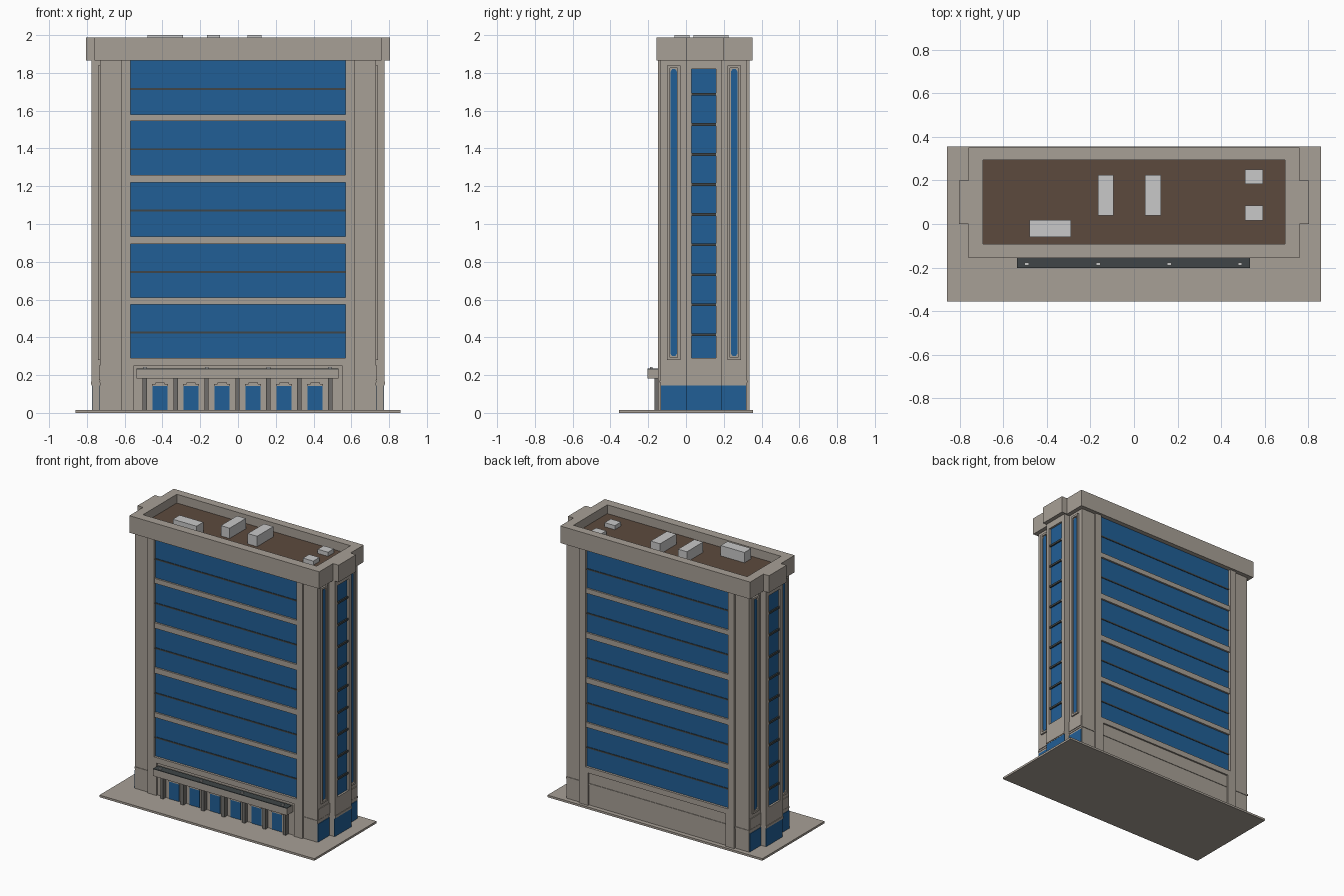
import bpy, bmesh

if "Cube" in bpy.data.objects:
    bpy.data.objects.remove(bpy.data.objects["Cube"])

def mat(name, r, g, b):
    m = bpy.data.materials.new(name)
    m.diffuse_color = (r, g, b, 1)
    m.use_nodes = True
    m.node_tree.nodes["Principled BSDF"].inputs["Base Color"].default_value = m.diffuse_color
    return m

STONE = mat("warm stone", 0.39, 0.35, 0.305)
GLASS = mat("blue glass", 0.0152, 0.114, 0.305)
ROOF = mat("brown roof", 0.107, 0.068, 0.048)
DARK = mat("dark metal", 0.05, 0.06, 0.063)
GREY = mat("column grey", 0.16, 0.155, 0.145)
WHITE = mat("light grey units", 0.58, 0.58, 0.58)

def finish(name, bm, material, mirror):
    bmesh.ops.recalc_face_normals(bm, faces=bm.faces)
    me = bpy.data.meshes.new(name)
    bm.to_mesh(me)
    bm.free()
    me.materials.append(material)
    ob = bpy.data.objects.new(name, me)
    bpy.context.collection.objects.link(ob)
    if mirror:
        ob.modifiers.new("mirror", 'MIRROR')
    return ob

def boxes(name, material, items, mirror=False):
    """Each item is x0, x1, y0, y1, z0, z1."""
    bm = bmesh.new()
    for x0, x1, y0, y1, z0, z1 in items:
        vs = bmesh.ops.create_cube(bm, size=1)["verts"]
        for v in vs:
            v.co.x = x1 if v.co.x > 0 else x0
            v.co.y = y1 if v.co.y > 0 else y0
            v.co.z = z1 if v.co.z > 0 else z0
    return finish(name, bm, material, mirror)

def prisms(name, material, outlines, direction, mirror=False):
    bm = bmesh.new()
    for pts in outlines:
        f = bm.faces.new([bm.verts.new(p) for p in pts])
        r = bmesh.ops.extrude_face_region(bm, geom=[f], use_keep_orig=True)
        new = [v for v in r["geom"] if isinstance(v, bmesh.types.BMVert)]
        bmesh.ops.translate(bm, verts=new, vec=direction)
    if mirror:  # no inner faces on the seam
        seam = [f for f in bm.faces if all(abs(v.co.x) < 1e-6 for v in f.verts)]
        bmesh.ops.delete(bm, geom=seam, context='FACES_ONLY')
    return finish(name, bm, material, mirror)

def ring(x0, x1, y0, y1, z0, z1, w):
    """Rectangular frame in the side wall."""
    return [(x0, x1, y0, y0 + w, z0, z1), (x0, x1, y1 - w, y1, z0, z1),
            (x0, x1, y0 + w, y1 - w, z0, z0 + w), (x0, x1, y0 + w, y1 - w, z1 - w, z1)]

G = 0.015          # top of paving
EAVE = 1.865       # underside of cornice

# Paving and structural core
boxes("paving", STONE, [(-.86, .86, -.355, .355, 0, G)])
boxes("core", STONE, [(-.65, .65, -.12, .31, G, 1.9)])

# Corner piers and the prouder uprights beside the glass
boxes("corner_pier", STONE, [(.62, .73, -.135, .322, G, EAVE)], True)
boxes("glazing_upright", STONE, [(.57, .62, -.147, .335, G, EAVE)], True)

# Long facade glazing, spandrels and mid bars, front and back
floors = [(.29, .575), (.61, .895), (.935, 1.22), (1.26, 1.545), (1.58, EAVE)]
boxes("facade_glass", GLASS, [(-.57, .57, -.13, .318, a, b) for a, b in floors])
boxes("spandrel", STONE, [(-.57, .57, -.143, .331, floors[i][1], floors[i + 1][0])
                          for i in range(4)])
boxes("facade_bar", DARK, [(-.57, .57, -.134, .322, (a + b) / 2 - .012, (a + b) / 2 - .002)
                           for a, b in floors])

# Base walls, with a recessed panel below the first sill
boxes("base_wall", STONE, [(-.57, .57, -.135, .323, G, .25),
                           (-.57, .57, -.147, .335, .25, .29)])
boxes("base_edge", STONE, [(.55, .57, -.147, .335, G, .25)], True)
boxes("base_string_course", STONE, [(-.55, .55, .323, .327, .16, .172)])
boxes("pier_string_course", STONE, [(.62, .733, -.139, .326, .16, .172)], True)

# Projecting middle bay on each side
boxes("side_bay", STONE, [(.7, .757, 0, .19, .145, EAVE), (.7, .77, 0, .19, G, .145),
                          (.757, .775, 0, .03, .145, EAVE), (.757, .775, .16, .19, .145, EAVE),
                          (.757, .775, .03, .16, .145, .29),
                          (.757, .775, .03, .16, 1.82, EAVE),
                          (.775, .779, 0, .19, .15, .165)], True)
boxes("bay_glass", GLASS, [(.757, .761, .03, .16, .29, 1.82)], True)
boxes("bay_bar", DARK, [(.757, .771, .03, .16, .407 + .159 * i, .421 + .159 * i)
                        for i in range(9)], True)

# Slim framed side windows with clipped corners
slim = [(-.1, -.03), (.22, .29)]
boxes("slim_window_frame", STONE,
      [b for y0, y1 in slim for b in ring(.73, .741, y0, y1, .28, 1.84, .014)], True)
prisms("slim_window_glass", GLASS,
       [[(.73, y, z) for y, z in ((a, .315), (a + .01, .3), (b - .01, .3), (b, .315),
                                  (b, 1.805), (b - .01, 1.82), (a + .01, 1.82), (a, 1.805))]
        for a, b in ((y0 + .017, y1 - .017) for y0, y1 in slim)], (.004, 0, 0), True)

# Ground floor side glass and band above it
boxes("side_shop_glass", GLASS, [(.73, .734, -.133, 0, G, .145), (.73, .734, .19, .318, G, .145),
                                 (.77, .774, 0, .19, G, .145)], True)
boxes("side_band", STONE, [(.73, .735, -.128, 0, .175, .25),
                           (.73, .735, .19, .316, .175, .25)], True)

# Cornice and parapet ring, roof deck
half = [(0, -.157), (.76, -.157), (.76, 0), (.805, 0), (.805, .2), (.76, .2), (.76, .352),
        (0, .352), (0, .293), (.695, .293), (.695, -.093), (0, -.093)]
prisms("parapet", STONE, [[(x, y, EAVE) for x, y in half]], (0, 0, 1.988 - EAVE), True)
boxes("roof_deck", ROOF, [(-.695, .695, -.093, .293, 1.88, 1.925)])

# Roof units
boxes("roof_unit", WHITE, [(-.48, -.29, -.06, .018, 1.925, 2.0),
                           (-.165, -.095, .04, .225, 1.925, 2.0),
                           (.05, .125, .04, .225, 1.925, 2.0),
                           (.51, .592, .183, .25, 1.925, 1.955),
                           (.51, .592, .015, .085, 1.925, 1.955)])

# Entrance canopy with dark top and small lamps
boxes("canopy", STONE, [(-.537, .533, -.203, -.135, .182, .23)])
boxes("canopy_top", DARK, [(-.537, .533, -.203, -.147, .23, .235)])
boxes("canopy_lamp", WHITE, [(x - .01, x + .01, -.19, -.178, .235, .242)
                             for x in (-.493, -.165, .162, .487)])

# Entrance columns and doors with stepped heads
boxes("entrance_column", GREY, [(-.505 + .1635 * i, -.482 + .1635 * i, -.167, -.135, G, .182)
                                for i in range(7)])
doors = [-.413 + .1643 * i for i in range(6)]
boxes("door_glass", GLASS, [(x - .04, x + .04, -.14, -.135, G, .142) for x in doors])
boxes("door_head", STONE, [b for x in doors for b in
                           ((x - .042, x + .042, -.145, -.135, .142, .152),
                            (x - .025, x + .025, -.145, -.135, .152, .162))])
